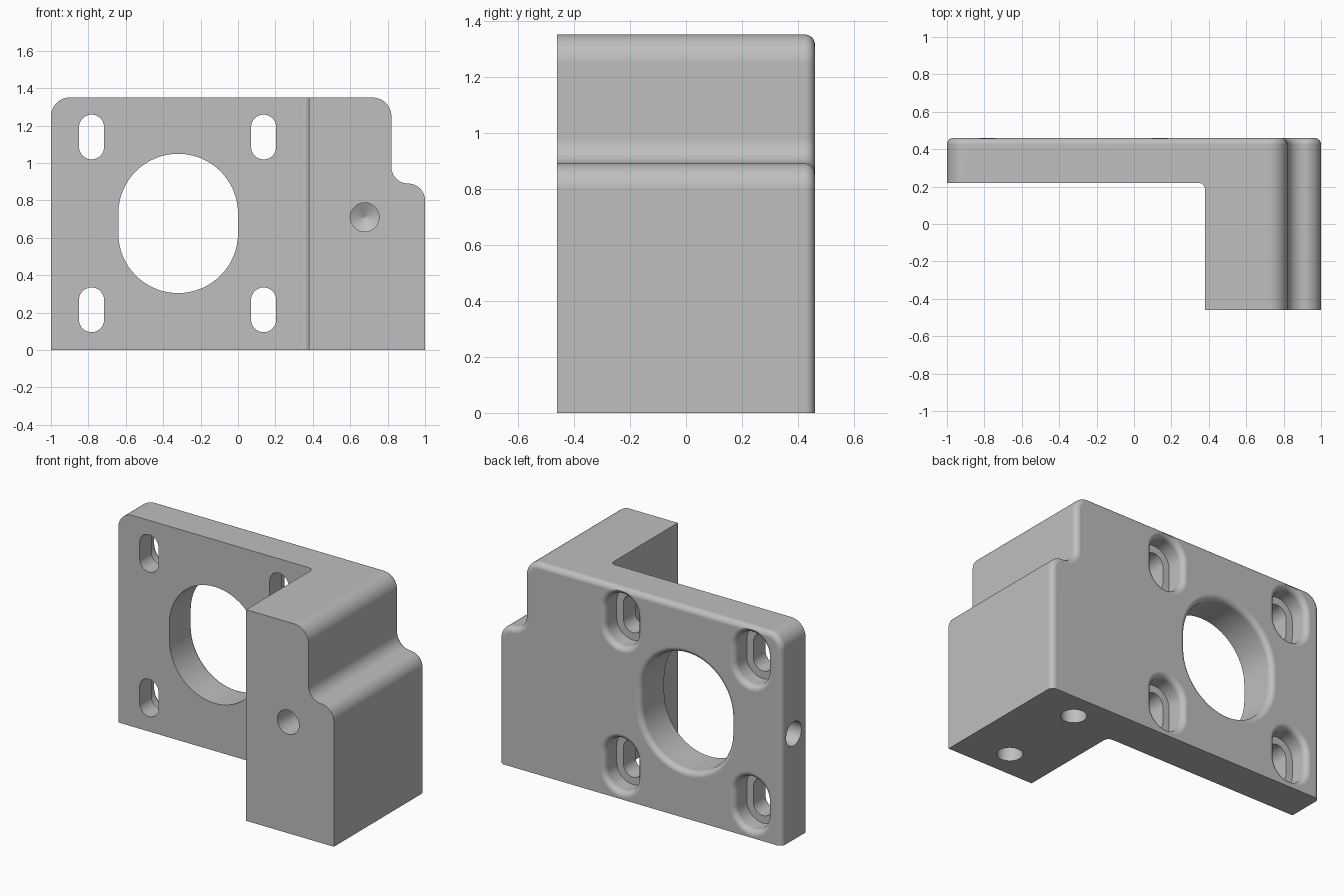
import bpy, bmesh, math

if "Cube" in bpy.data.objects:
    bpy.data.objects.remove(bpy.data.objects["Cube"])

grey = bpy.data.materials.new("machined_grey")
grey.diffuse_color = (0.52, 0.52, 0.52, 1)
grey.use_nodes = True
grey.node_tree.nodes["Principled BSDF"].inputs["Base Color"].default_value = grey.diffuse_color

AXES = {"x": lambda u, v, w: (w, u, v),
        "y": lambda u, v, w: (u, w, v),
        "z": lambda u, v, w: (u, v, w)}


def arc(cx, cy, r, a0, a1, n=14):
    """Points on an arc, angles in degrees."""
    return [(cx + r * math.cos(math.radians(a0 + (a1 - a0) * i / n)),
             cy + r * math.sin(math.radians(a0 + (a1 - a0) * i / n))) for i in range(n + 1)]


def slot(cx, cy, r, straight, n=32):
    """Upright rounded slot outline; a circle when straight is 0."""
    if straight == 0:
        return arc(cx, cy, r, 0, 360, 2 * n)[:-1]
    h = straight / 2
    return arc(cx, cy + h, r, 0, 180, n) + arc(cx, cy - h, r, 180, 360, n)


def loft(name, axis, rings):
    """Closed solid through matching outlines: rings = [(position, points)]."""
    bm = bmesh.new()
    put = AXES[axis]
    loops = [[bm.verts.new(put(u, v, w)) for u, v in pts] for w, pts in rings]
    for a, b in zip(loops, loops[1:]):
        for i in range(len(a)):
            j = (i + 1) % len(a)
            bm.faces.new((a[i], a[j], b[j], b[i]))
    bm.faces.new(loops[0])
    bm.faces.new(loops[-1])
    bmesh.ops.recalc_face_normals(bm, faces=bm.faces[:])
    me = bpy.data.meshes.new(name)
    bm.to_mesh(me)
    bm.free()
    ob = bpy.data.objects.new(name, me)
    bpy.context.collection.objects.link(ob)
    me.materials.append(grey)
    return ob


BACK, FRONT, PLATE = 0.46, -0.46, 0.22
FILLET = 0.035

# Bracket body: stepped outline with rounded shoulders
outline = ([(-1, 0), (1, 0)] + arc(0.91, 0.80, 0.09, 0, 90)
           + arc(0.91, 0.98, 0.09, 270, 180)
           + arc(0.72, 1.25, 0.10, 0, 90) + arc(-0.90, 1.25, 0.10, 90, 180))
body = loft("motor_bracket", "y", [(FRONT, outline), (BACK, outline)])

# Rounded rear rim, leaving the base edge sharp
bm = bmesh.new()
bm.from_mesh(body.data)
bmesh.ops.remove_doubles(bm, verts=bm.verts[:], dist=1e-4)
rim = [e for e in bm.edges
       if all(v.co.y > BACK - 1e-4 for v in e.verts) and any(v.co.z > 1e-4 for v in e.verts)]
bmesh.ops.bevel(bm, geom=rim, offset=FILLET, offset_type='OFFSET', segments=6,
                profile=0.5, affect='EDGES', clamp_overlap=False)
bm.to_mesh(body.data)
bm.free()

cutters = []

# Front recess that leaves the L shape, with a filleted inner corner
recess = [(-1.2, -0.7), (0.38, -0.7)] + arc(0.345, PLATE - 0.035, 0.035, 0, 90, 8) + [(-1.2, PLATE)]
cutters.append(loft("recess_cutter", "z", [(-0.2, recess), (1.6, recess)]))


def flared(name, cx, cz, r, straight, start):
    """Opening with a rounded rear lip."""
    rings = [(start, slot(cx, cz, r, straight))]
    for i in range(7):
        a = math.pi / 2 * i / 6
        rings.append((BACK - FILLET + FILLET * math.sin(a),
                      slot(cx, cz, r + FILLET * (1 - math.cos(a)), straight)))
    rings.append((BACK + 0.1, rings[-1][1]))
    return loft(name, "y", rings)


# Large central opening
cutters.append(flared("bore_cutter", -0.32, 0.677, 0.32, 0.105, 0.1))

# Four slots with rear counterbores
for x in (-0.783, 0.137):
    for z in (0.215, 1.139):
        through = slot(x, z, 0.067, 0.105)
        cutters.append(loft("slot_cutter", "y", [(0.1, through), (0.40, through)]))
        cutters.append(flared("counterbore_cutter", x, z, 0.115, 0.105, BACK - 0.12))


def drill(name, axis, u, v, r, start, depth, sign=1):
    """Blind drilled hole with a conical end."""
    full = slot(u, v, r, 0)
    return loft(name, axis, [(start - sign * 0.1, full), (start + sign * depth, full),
                             (start + sign * (depth + 0.5 * r), slot(u, v, 0.002, 0))])


# Drilled holes: front face, left edge and two in the base
cutters.append(drill("front_hole_cutter", "y", 0.677, 0.71, 0.077, FRONT, 0.36))
cutters.append(drill("side_hole_cutter", "x", 0.34, 0.677, 0.077, -1, 0.22))
for y in (-0.285, 0.285):
    cutters.append(drill("base_hole_cutter", "z", 0.69, y, 0.075, 0, 0.36))

# Cut everything out of the body
bpy.context.view_layer.objects.active = body
body.select_set(True)
for c in cutters:
    mod = body.modifiers.new(c.name, 'BOOLEAN')
    mod.operation = 'DIFFERENCE'
    mod.solver = 'EXACT'
    mod.object = c
    bpy.ops.object.modifier_apply(modifier=mod.name)
for c in cutters:
    bpy.data.objects.remove(c)

# Smooth curved walls while keeping flats flat
bpy.ops.object.shade_smooth_by_angle(angle=math.radians(30))
wn = body.modifiers.new("flat_faces", 'WEIGHTED_NORMAL')
wn.keep_sharp = True
